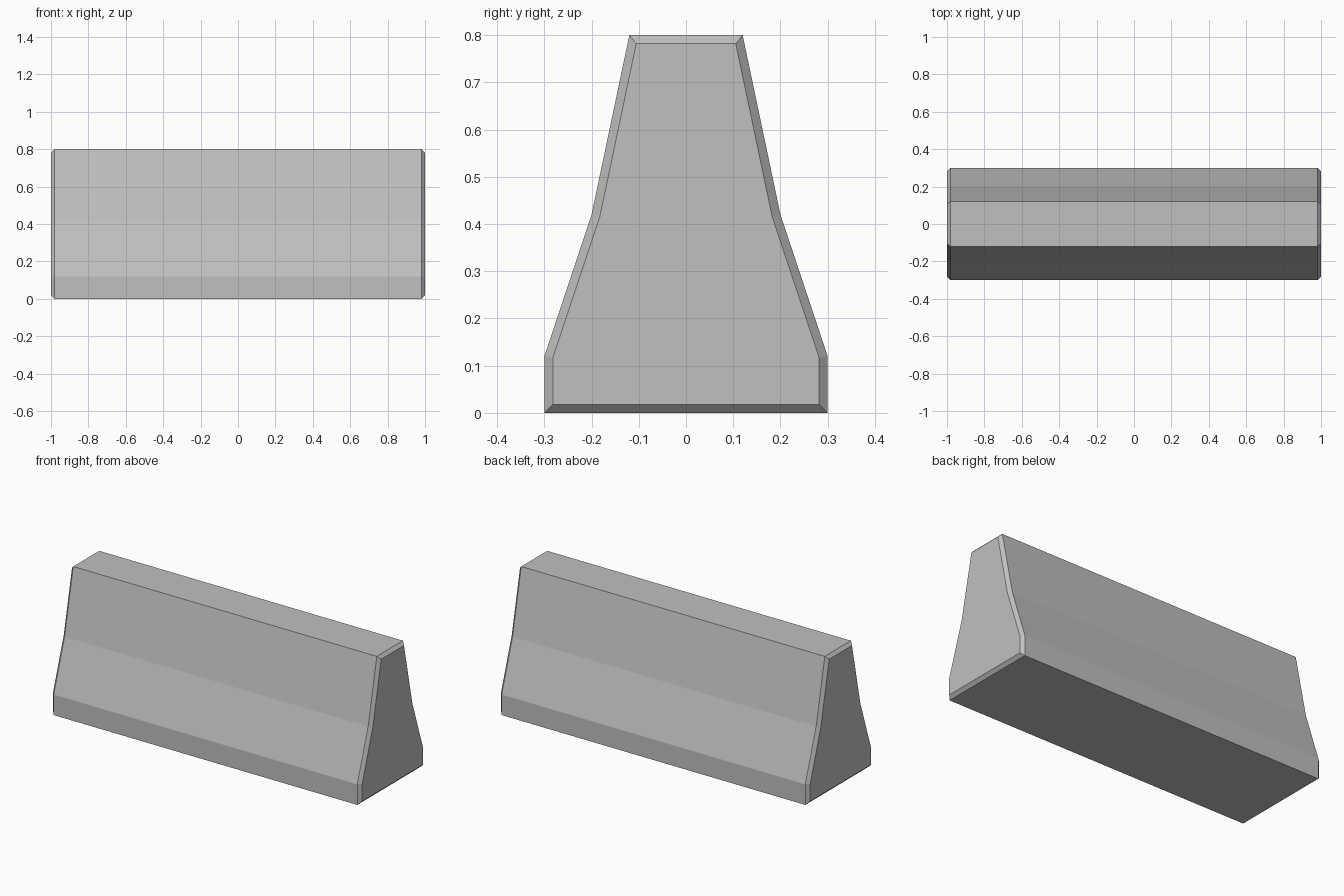
import bpy
import bmesh

cube = bpy.data.objects.get("Cube")
if cube:
    bpy.data.objects.remove(cube, do_unlink=True)

# Concrete colour
GREY = (0.53, 0.53, 0.53, 1.0)
concrete = bpy.data.materials.new("concrete grey")
concrete.use_nodes = True
concrete.diffuse_color = GREY
concrete.node_tree.nodes["Principled BSDF"].inputs["Base Color"].default_value = GREY

# Stepped barrier cross-section, mirrored about y = 0
half = [(0.30, 0.0), (0.30, 0.12), (0.20, 0.42), (0.12, 0.80)]
profile = half + [(-y, z) for y, z in reversed(half)]

# Extrude the cross-section along x
bm = bmesh.new()
end = bm.faces.new([bm.verts.new((-1, y, z)) for y, z in profile])
grown = bmesh.ops.extrude_face_region(bm, geom=[end], use_keep_orig=True)
moved = [v for v in grown["geom"] if isinstance(v, bmesh.types.BMVert)]
bmesh.ops.translate(bm, verts=moved, vec=(2, 0, 0))
bmesh.ops.recalc_face_normals(bm, faces=bm.faces)

# Chamfer the rims of both ends
rims = [e for e in bm.edges if abs(e.verts[0].co.x - e.verts[1].co.x) < 0.01]
bmesh.ops.bevel(bm, geom=rims, offset=0.018, offset_type='OFFSET',
                segments=1, profile=0.5, affect='EDGES')
bmesh.ops.recalc_face_normals(bm, faces=bm.faces)

mesh = bpy.data.meshes.new("barrier_block")
bm.to_mesh(mesh)
bm.free()
mesh.materials.append(concrete)
barrier = bpy.data.objects.new("barrier_block", mesh)
bpy.context.collection.objects.link(barrier)
